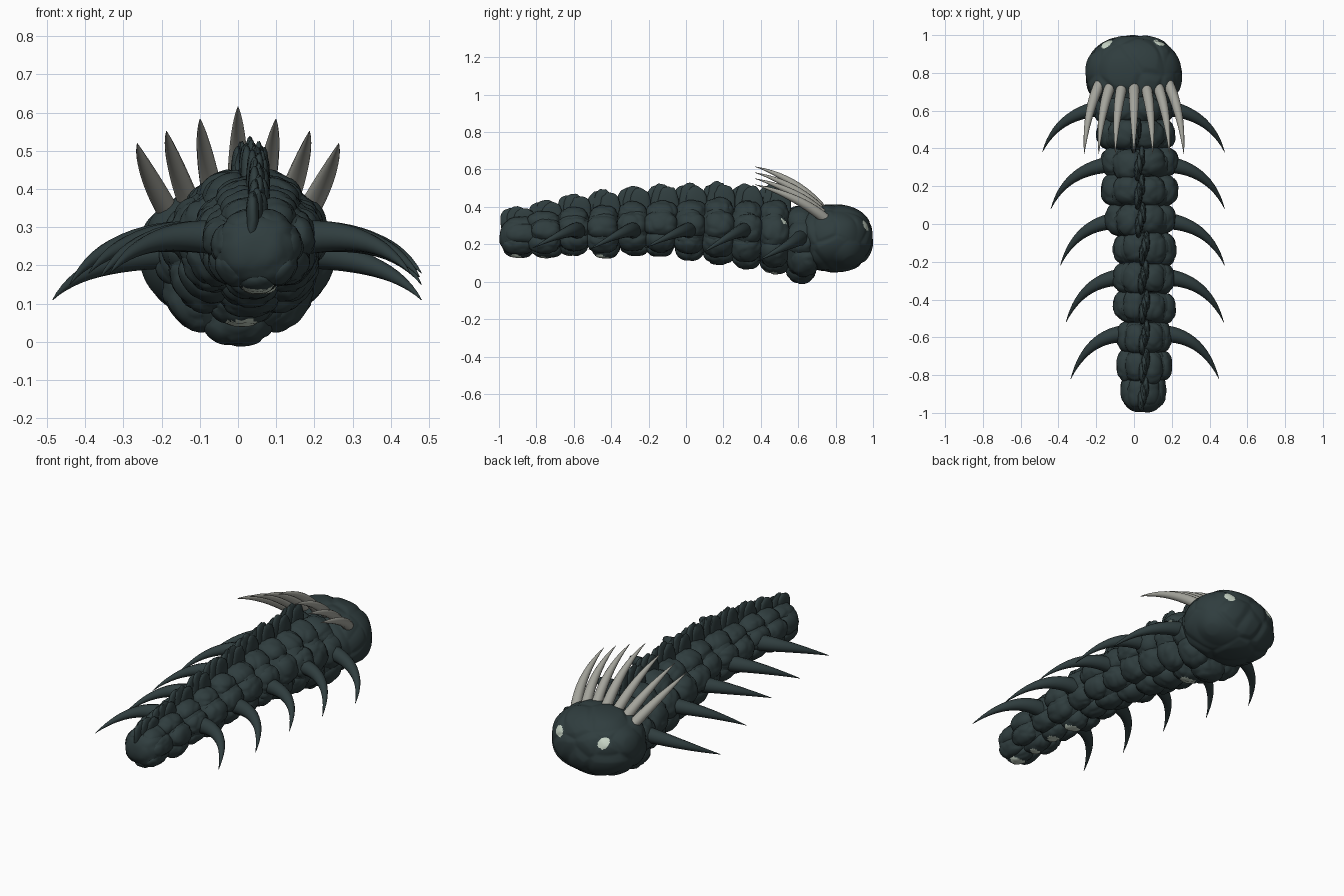
import bpy, bmesh, math, random
from mathutils import Vector, Matrix, noise

random.seed(4)
cube = bpy.data.objects.get("Cube")
if cube:
    bpy.data.objects.remove(cube, do_unlink=True)


def material(name, rgb):
    m = bpy.data.materials.new(name)
    m.use_nodes = True
    m.diffuse_color = (*rgb, 1)
    m.node_tree.nodes["Principled BSDF"].inputs["Base Color"].default_value = (*rgb, 1)
    return m


hide = material("dark slate hide", (0.029, 0.047, 0.049))
bone = material("bone grey", (0.37, 0.37, 0.33))
pale = material("pale green", (0.58, 0.67, 0.57))


def finish(bm, name, mats, angle=40):
    mesh = bpy.data.meshes.new(name)
    bm.to_mesh(mesh)
    bm.free()
    for m in mats:
        mesh.materials.append(m)
    ob = bpy.data.objects.new(name, mesh)
    bpy.context.collection.objects.link(ob)
    bpy.ops.object.select_all(action="DESELECT")
    ob.select_set(True)
    bpy.context.view_layer.objects.active = ob
    bpy.ops.object.shade_smooth_by_angle(angle=math.radians(angle))


def rock(bm, centre, size, detail=4, power=0.85, cell=0.09, depth=0.05, turn=0):
    """Rounded block whose surface is creased into irregular plates."""
    centre = Vector(centre)
    rot = Matrix.Rotation(turn, 3, "Y")
    for v in bmesh.ops.create_icosphere(bm, subdivisions=detail, radius=1)["verts"]:
        p = Vector([math.copysign(abs(c) ** power, c) * s for c, s in zip(v.co, size)])
        p = rot @ p
        d = noise.voronoi((p + centre) / cell)[0]
        crease = min(d[1] - d[0], 0.25) / 0.25
        v.co = centre + p * (1 - depth + depth * crease)


def horn(name, a, b, c, radius, mat, taper):
    """Tapered horn swept along a quadratic curve."""
    a, b, c = Vector(a), Vector(b), Vector(c)
    bm = bmesh.new()
    steps, sides, rings = 14, 12, []
    for i in range(steps + 1):
        t = i / steps
        p = a * (1 - t) ** 2 + b * 2 * t * (1 - t) + c * t * t
        tangent = ((b - a) * (1 - t) + (c - b) * t).normalized()
        u = tangent.cross(Vector((0, 0, 1))).normalized()
        w = u.cross(tangent)
        r = radius * (1 - t ** taper) + 0.001
        rings.append([bm.verts.new(p + u * r * math.cos(k * math.tau / sides)
                                   + w * r * math.sin(k * math.tau / sides))
                      for k in range(sides)])
    for lo, hi in zip(rings, rings[1:]):
        for k in range(sides):
            n = (k + 1) % sides
            bm.faces.new((lo[k], lo[n], hi[n], hi[k]))
    bm.faces.new(rings[0][::-1])
    bm.faces.new(rings[-1])
    bmesh.ops.recalc_face_normals(bm, faces=bm.faces)
    finish(bm, name, [mat], 60)


# Body rings: y, centre x, half width, bottom, top
RINGS = [
    (-0.90, 0.05, 0.12, 0.13, 0.35), (-0.75, 0.055, 0.148, 0.14, 0.37),
    (-0.60, 0.055, 0.15, 0.15, 0.39), (-0.44, 0.055, 0.168, 0.14, 0.40),
    (-0.28, 0.05, 0.165, 0.15, 0.42), (-0.13, 0.055, 0.17, 0.14, 0.43),
    (0.02, 0.035, 0.19, 0.13, 0.43), (0.17, 0.03, 0.205, 0.11, 0.44),
    (0.32, 0.03, 0.205, 0.08, 0.43), (0.47, 0.01, 0.215, 0.05, 0.43),
    (0.62, 0.0, 0.22, 0.0, 0.40),
]
# Half width of the pale belly patch on the rings that have one
PATCHES = {0: 0.045, 1: 0.03, 2: 0.035, 3: 0.045, 9: 0.045}

for i, (y, cx, hw, lo, hi) in enumerate(RINGS):
    cz, hz = (lo + hi) / 2, (hi - lo) / 2
    bm = bmesh.new()
    rock(bm, (cx, y, cz), (hw * 0.92, 0.1, hz * 0.92))
    # overlapping lobes around the ring, one of them under the belly
    for k in range(7):
        a = math.tau * k / 7 - math.pi / 2
        out = 0.6 + random.uniform(-0.02, 0.02)
        pos = (cx + hw * out * math.cos(a),
               y + random.uniform(-0.012, 0.012) + 0.015 * (i == 0),
               cz + hz * out * math.sin(a))
        rock(bm, pos, (hw * 0.41, 0.088 + random.uniform(-0.008, 0.004), hz * 0.5),
             depth=0.07, turn=-a)
    # pale belly patches and a spot on the left of the neck
    patch = PATCHES.get(i, 0)
    for f in bm.faces:
        c = f.calc_center_median()
        belly = (patch and math.hypot(c.x - cx, (c.y - y + 0.01) * 1.2) < patch
                 and c.z < lo + 0.04)
        spot = c.x > 0.17 and math.hypot(c.y - 0.53, c.z - 0.33) < 0.02
        f.material_index = int(bool(belly or spot))
    finish(bm, f"body_ring_{i + 1}", [hide, pale])

# Thin rounded plates along the back
for i, (y, cx, hw, lo, hi) in enumerate(RINGS[:-1]):
    bm = bmesh.new()
    rise = 0.04 + 0.06 * min(1, (i + 1) / 4)
    for dx, dy, s in ((0, 0, 1), (0.012, 0.035, 0.88), (-0.012, -0.035, 0.88)):
        rock(bm, (cx + dx, y + dy, hi - 0.03),
             (0.018, 0.06, (rise + 0.03) * s), detail=3, cell=0.07, depth=0.08)
    finish(bm, f"back_plate_{i + 1}", [hide])

# Head with eyes marked on its surface
bm = bmesh.new()
rock(bm, (0, 0.79, 0.232), (0.26, 0.212, 0.182), detail=6, power=0.88, cell=0.19, depth=0.04)
for f in bm.faces:
    c = f.calc_center_median()
    f.material_index = int(any(math.hypot(c.x - ex, c.z - 0.3) < 0.028 and c.y > 0.85
                               for ex in (-0.143, 0.132)))
finish(bm, "head", [hide, pale])

# Five pairs of swept side horns: base y, right tip x, left tip x, tip z
LEGS = [(0.62, -0.485, 0.48, 0.11), (0.32, -0.44, 0.48, 0.15), (0.02, -0.39, 0.48, 0.18),
        (-0.28, -0.36, 0.475, 0.17), (-0.58, -0.335, 0.45, 0.18)]
for n, (y, xr, xl, z) in enumerate(LEGS):
    cx = RINGS[10 - 2 * n][1]
    for side, s, tip in (("right", -1, xr), ("left", 1, xl)):
        root = cx + s * 0.09
        bend = tip - s * 0.09
        horn(f"{side}_side_horn_{n + 1}", (root, y, 0.27 - 0.03 * (n == 0)),
             (bend, y - 0.005, 0.30 - 0.07 * (n == 0)), (tip, y - 0.24, z), 0.045, hide, 1.3)

# Fan of bone spikes sweeping back from behind the head
for k in range(7):
    j = k - 3
    tip_x = 0.105 * j - 0.0057 * j * abs(j)
    tip_z = 0.615 - 0.032 * abs(j)
    horn(f"crest_spike_{k + 1}", (0.06 * j, 0.745, 0.36 - 0.008 * abs(j)),
         (tip_x * 0.95, 0.60, tip_z - 0.06), (tip_x, 0.37, tip_z), 0.028, bone, 1.8)
